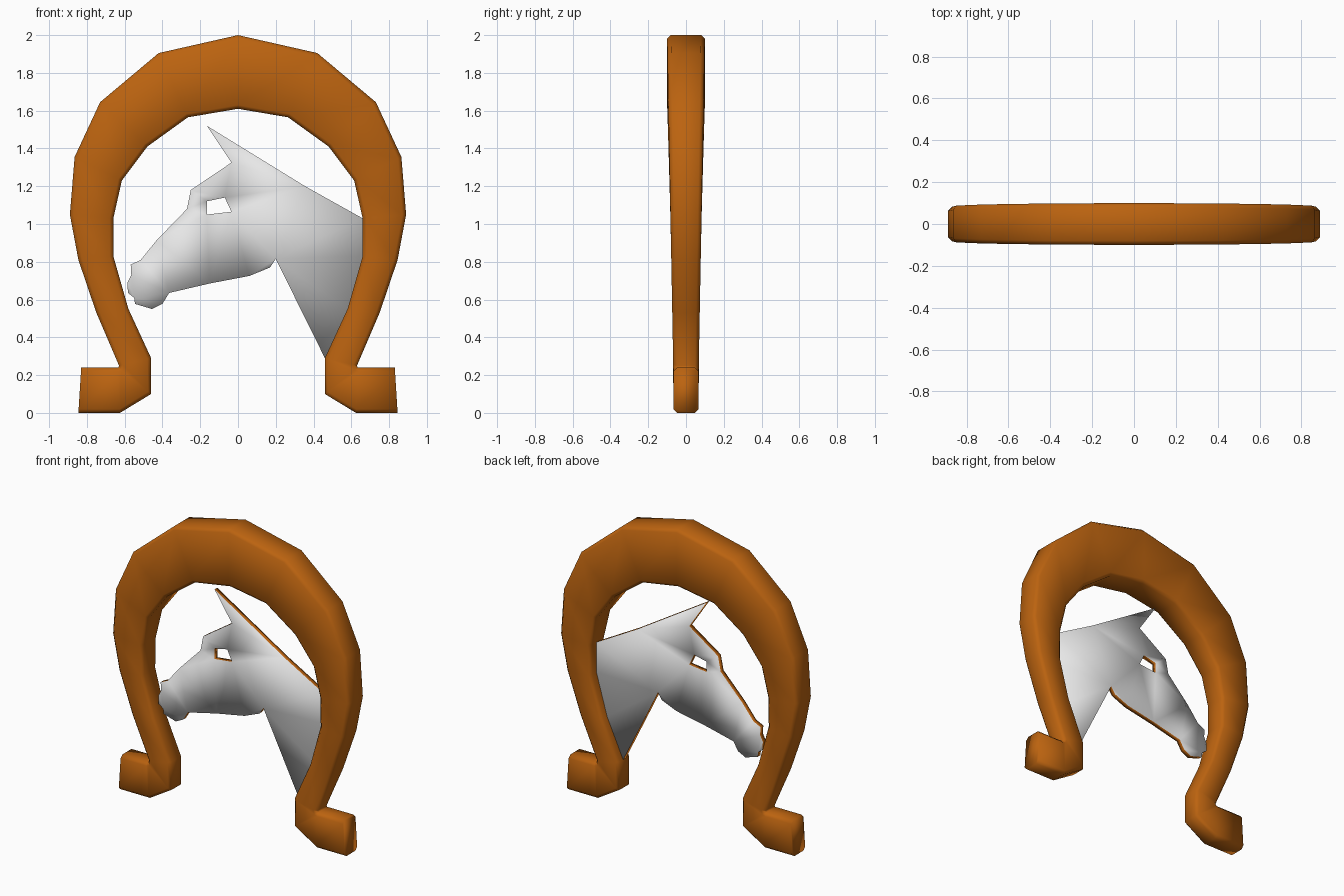
import bpy, bmesh
from mathutils import Vector

cube = bpy.data.objects.get("Cube")
if cube:
    bpy.data.objects.remove(cube, do_unlink=True)


def material(name, color):
    m = bpy.data.materials.new(name)
    m.use_nodes = True
    m.diffuse_color = (*color, 1)
    m.node_tree.nodes["Principled BSDF"].inputs["Base Color"].default_value = (*color, 1)
    return m


brown = material("warm brown", (0.50, 0.125, 0.005))
grey = material("light grey", (0.80, 0.80, 0.80))


def finish(bm, name, mats):
    bmesh.ops.recalc_face_normals(bm, faces=bm.faces)
    for f in bm.faces:
        f.smooth = True
    mesh = bpy.data.meshes.new(name)
    bm.to_mesh(mesh)
    bm.free()
    for m in mats:
        mesh.materials.append(m)
    obj = bpy.data.objects.new(name, mesh)
    bpy.context.collection.objects.link(obj)
    return obj


# Horseshoe arch: matching outer and inner rim points from the crown to one foot
outer = [(0, 2), (.42, 1.905), (.73, 1.645), (.865, 1.355), (.89, 1.05), (.845, .81),
         (.75, .53), (.63, .25), (.634, .24), (.64, .24), (.83, .24)]
inner = [(0, 1.61), (.265, 1.565), (.48, 1.41), (.615, 1.23), (.66, 1.03), (.66, .83),
         (.58, .55), (.46, .29), (.46, .1), (.625, 0), (.845, 0)]
rims = list(zip(outer, inner))
path = [((-o[0], o[1]), (-i[0], i[1])) for o, i in reversed(rims[1:])] + rims


def section(o, i, bevel=0.02):
    """Chamfered rectangle between an outer and an inner rim point."""
    o, i = Vector((o[0], 0, o[1])), Vector((i[0], 0, i[1]))
    depth = 0.063 + 0.0185 * o.z
    step = (i - o).normalized() * bevel
    side = Vector((0, depth, 0))
    edge = Vector((0, depth - bevel, 0))
    return [o + edge, o + step + side, i - step + side, i + edge,
            i - edge, i - step - side, o + step - side, o - edge]


bm = bmesh.new()
rings = [[bm.verts.new(p) for p in section(o, i)] for o, i in path]
for a, b in zip(rings, rings[1:]):
    for k in range(len(a)):
        n = (k + 1) % len(a)
        bm.faces.new((a[k], a[n], b[n], b[k]))
bm.faces.new(rings[0])
bm.faces.new(rings[-1])
finish(bm, "horseshoe_arch", [brown])

# Horse head plate: outline from the ear down the face, jaw and neck, with an eye hole
face = [(-.165, 1.52), (-.035, 1.325), (-.25, 1.18), (-.27, 1.08), (-.43, .915), (-.515, .81)]
muzzle = [(-.568, .785), (-.565, .73), (-.585, .69), (-.583, .635), (-.55, .61),
          (-.545, .577), (-.455, .55), (-.4, .577), (-.365, .635)]
jaw = [(-.15, .685), (.06, .725), (.17, .77), (.2, .815)]
neck = [inner[7], inner[6], inner[5], inner[4], (.355, 1.2)]
eye = [(-.165, 1.12), (-.07, 1.14), (-.035, 1.065), (-.165, 1.05)]
half = 0.015

bm = bmesh.new()
edges = []
for loop in (face + muzzle + jaw + neck, eye):
    vs = [bm.verts.new((x, -half, z)) for x, z in loop]
    edges += [bm.edges.new((v, vs[k - 1])) for k, v in enumerate(vs)]
bmesh.ops.triangle_fill(bm, edges=edges, use_beauty=True)
ext = bmesh.ops.extrude_face_region(bm, geom=bm.faces[:], use_keep_orig=True)
moved = [g for g in ext["geom"] if isinstance(g, bmesh.types.BMVert)]
bmesh.ops.translate(bm, verts=moved, vec=(0, 2 * half, 0))
# Brown on the rim, grey on both broad sides
for f in bm.faces:
    f.normal_update()
    f.material_index = 0 if abs(f.normal.y) > 0.5 else 1
finish(bm, "horse_head", [grey, brown])
